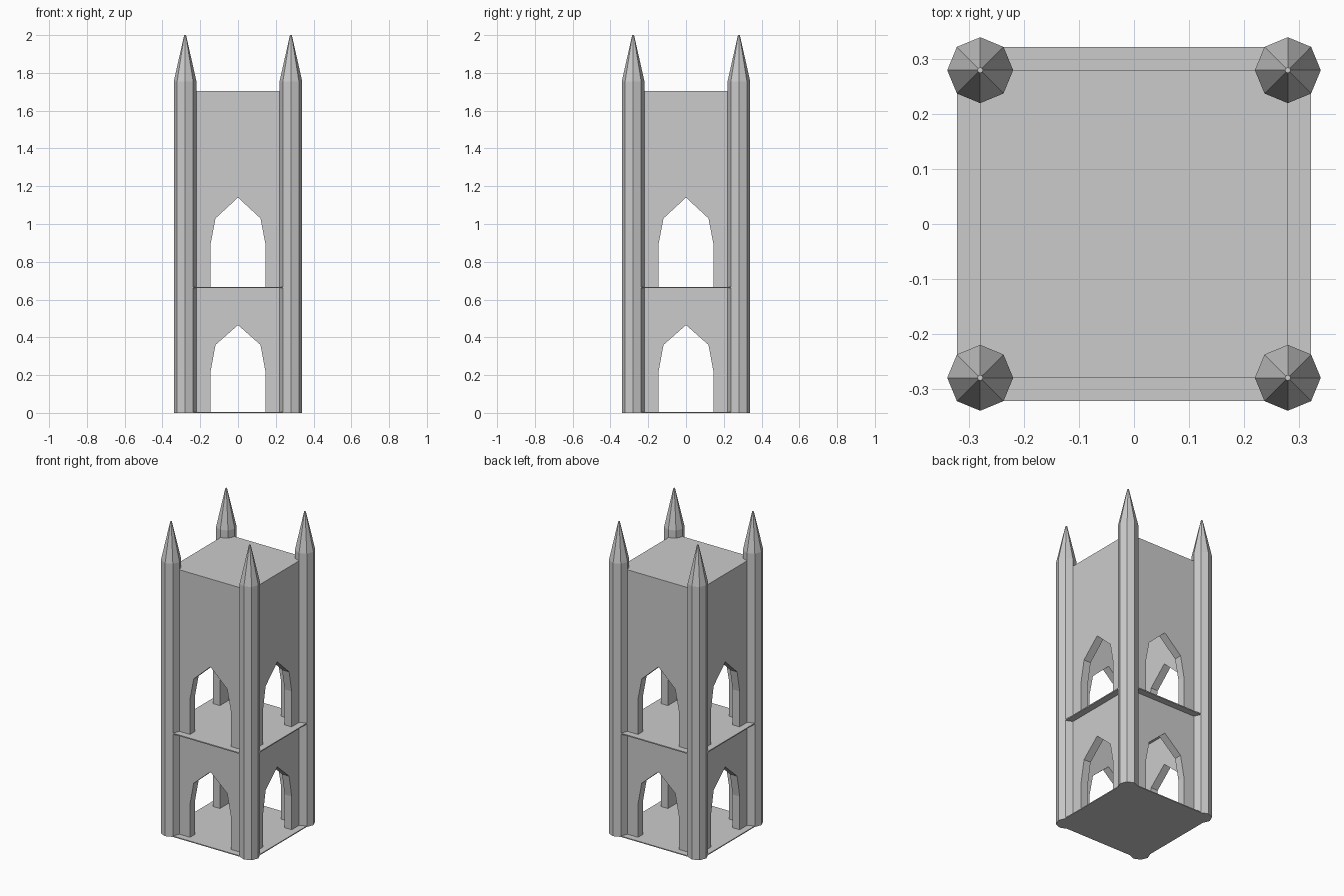
import bpy, bmesh, math
from mathutils import Matrix

if "Cube" in bpy.data.objects:
    bpy.data.objects.remove(bpy.data.objects["Cube"])

HALF = 0.28      # outer wall face / pillar centres
WALL = 0.05      # wall thickness
PIL_R = 0.06     # pillar circumradius
LEDGE = HALF + PIL_R * math.sqrt(0.5)


def finish(name, bm):
    bmesh.ops.recalc_face_normals(bm, faces=bm.faces)
    me = bpy.data.meshes.new(name)
    bm.to_mesh(me)
    bm.free()
    ob = bpy.data.objects.new(name, me)
    bpy.context.collection.objects.link(ob)
    return ob


def box(name, half, z0, z1):
    bm = bmesh.new()
    bmesh.ops.create_cube(bm, size=1, matrix=Matrix.Translation((0, 0, (z0 + z1) / 2))
                          @ Matrix.Diagonal((2 * half, 2 * half, z1 - z0, 1)))
    return finish(name, bm)


def arch_cutter(name, z0, spring, shoulder, apex, turn):
    # pointed arch profile swept right through the tower
    right = [(0.145, z0), (0.145, spring), (0.119, shoulder)]
    prof = right + [(0, apex)] + [(-x, z) for x, z in reversed(right)]
    bm = bmesh.new()
    face = bm.faces.new([bm.verts.new((x, -0.5, z)) for x, z in prof])
    ext = bmesh.ops.extrude_face_region(bm, geom=[face])["geom"]
    bmesh.ops.translate(bm, vec=(0, 1, 0),
                        verts=[v for v in ext if isinstance(v, bmesh.types.BMVert)])
    bmesh.ops.rotate(bm, verts=bm.verts, matrix=Matrix.Rotation(turn, 3, 'Z'))
    return finish(name, bm)


# hollow tower body with arched openings on all four sides
body = box("tower_walls", HALF, 0.003, 1.705)
cutters = [box("room_cutter", HALF - WALL, -0.1, 1.655)]
for i in range(2):
    turn = i * math.pi / 2
    cutters.append(arch_cutter("lower_arch_cutter", -0.1, 0.22, 0.36, 0.465, turn))
    cutters.append(arch_cutter("upper_arch_cutter", 0.663, 0.895, 1.03, 1.14, turn))
for c in cutters:
    c.hide_render = True
    m = body.modifiers.new("cut", 'BOOLEAN')
    m.operation = 'DIFFERENCE'
    m.solver = 'EXACT'
    m.object = c

# bake the cuts and drop the cutters
dg = bpy.context.evaluated_depsgraph_get()
baked = bpy.data.meshes.new_from_object(body.evaluated_get(dg))
body.modifiers.clear()
body.data = baked
for c in cutters:
    bpy.data.objects.remove(c)

# thin floor slabs that project as ledges
box("ground_floor", LEDGE, 0, 0.006)
box("upper_floor", LEDGE, 0.66, 0.667)

# eight-sided corner pillars with pointed spires
for sx in (-1, 1):
    for sy in (-1, 1):
        bm = bmesh.new()
        rings = []
        for r, z in ((PIL_R, 0), (PIL_R, 1.755), (0.005, 2.0)):
            rings.append([bm.verts.new((sx * HALF + r * math.cos(k * math.pi / 4),
                                        sy * HALF + r * math.sin(k * math.pi / 4), z))
                          for k in range(8)])
        for a, b in zip(rings, rings[1:]):
            for k in range(8):
                n = (k + 1) % 8
                bm.faces.new((a[k], a[n], b[n], b[k]))
        bm.faces.new(rings[0])
        bm.faces.new(rings[-1])
        finish("corner_pillar", bm)
